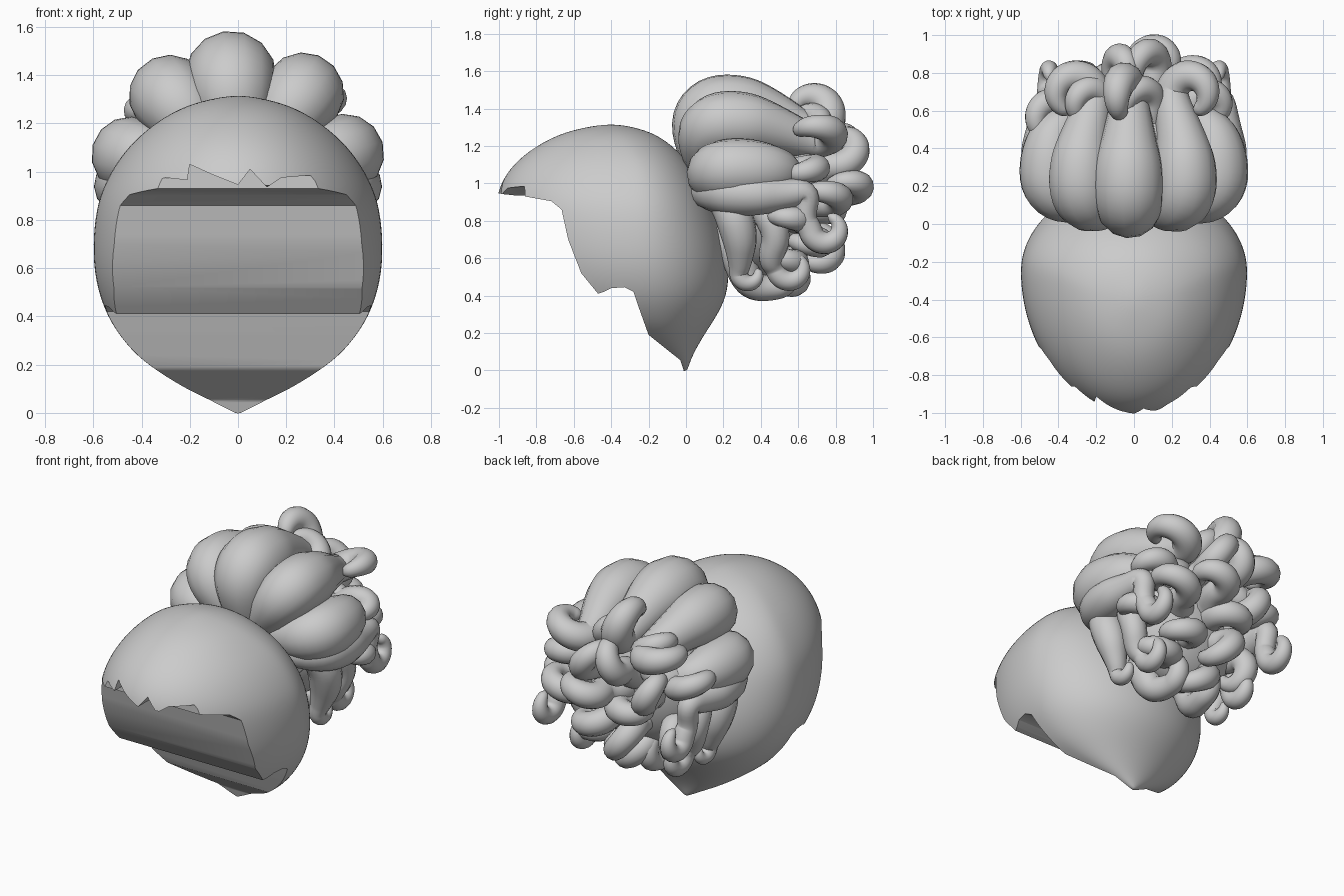
import bpy, bmesh, random
from math import sin, cos, pi, radians
from mathutils import Vector

if "Cube" in bpy.data.objects:
    bpy.data.objects.remove(bpy.data.objects["Cube"])

random.seed(4)


def mesh_object(name, bm):
    bmesh.ops.recalc_face_normals(bm, faces=bm.faces)
    me = bpy.data.meshes.new(name)
    bm.to_mesh(me)
    bm.free()
    ob = bpy.data.objects.new(name, me)
    bpy.context.collection.objects.link(ob)
    return ob


def activate(ob):
    bpy.ops.object.select_all(action='DESELECT')
    ob.select_set(True)
    bpy.context.view_layer.objects.active = ob


def prism(name, pts, offset):
    """Closed solid from a polygon and an offset vector."""
    bm = bmesh.new()
    a = [bm.verts.new(p) for p in pts]
    b = [bm.verts.new(Vector(p) + Vector(offset)) for p in pts]
    bm.faces.new(a)
    bm.faces.new(b)
    for i in range(len(a)):
        bm.faces.new((a[i - 1], a[i], b[i], b[i - 1]))
    return mesh_object(name, bm)


def lock(name, pts):
    """Tapered hair strand through (position, radius) points."""
    cu = bpy.data.curves.new(name, 'CURVE')
    cu.dimensions = '3D'
    cu.bevel_depth = 1.0
    cu.bevel_resolution = 5
    sp = cu.splines.new('NURBS')
    sp.points.add(len(pts) - 1)
    for q, (p, r) in zip(sp.points, pts):
        q.co = (*p, 1)
        q.radius = r
    sp.order_u = 3
    sp.use_endpoint_u = True
    sp.resolution_u = 6
    ob = bpy.data.objects.new(name, cu)
    bpy.context.collection.objects.link(ob)
    activate(ob)
    bpy.ops.object.convert(target='MESH')
    bpy.ops.object.shade_smooth()


def spiral(base, d, s, c, r, turn=250):
    """Hook that leaves base along d and bends towards s."""
    centre = base + s * c
    out, n = [], 7
    for i in range(n + 1):
        a = radians(turn) * i / n
        k = c * (1 - 0.25 * i / n)
        out.append((centre - s * (k * cos(a)) + d * (k * sin(a)), r * (1 - 0.6 * (i / n) ** 2)))
    out.append((out[-1][0] + (out[-1][0] - out[-2][0]) * 0.4, 0.004))
    return out


# Hair cap: rings of (z, half width, back y, widest y, front y)
rings = [(-.004, .006, .006, -.005, -.02), (.04, .09, .02, -.03, -.4), (.1, .22, .045, -.08, -.6),
         (.2, .38, .105, -.17, -.75), (.28, .465, .16, -.2, -.85), (.4, .55, .225, -.22, -.9),
         (.55, .598, .235, -.24, -.96), (.7, .607, .21, -.25, -1.0), (.85, .592, .16, -.26, -1.02),
         (.95, .557, .115, -.27, -1.015), (1.05, .50, .06, -.28, -.97), (1.15, .415, -.015, -.3, -.88),
         (1.25, .275, -.13, -.36, -.72), (1.295, .15, -.25, -.39, -.57), (1.315, .03, -.36, -.4, -.44)]
bm = bmesh.new()
rows, N = [], 28
for z, w, yb, yc, yf in rings:
    row = []
    for i in range(N):
        a = 2 * pi * i / N
        ry = (yb - yc) if sin(a) > 0 else (yc - yf)
        row.append(bm.verts.new((w * cos(a), yc + ry * sin(a), z)))
    rows.append(row)
for a, b in zip(rows, rows[1:]):
    for i in range(N):
        bm.faces.new((a[i], a[(i + 1) % N], b[(i + 1) % N], b[i]))
bm.faces.new(rows[0])
bm.faces.new(rows[-1])
cap = mesh_object("hair_cap", bm)
sub = cap.modifiers.new("smooth", 'SUBSURF')
sub.levels = sub.render_levels = 2

# Face opening (side profile) and jagged fringe cutters
side = [(-1.3, .955), (-1, .945), (-.86, .93), (-.72, .905), (-.665, .86), (-.63, .7), (-.56, .52),
        (-.47, .41), (-.44, .42), (-.4, .44), (-.33, .445), (-.28, .42), (-.25, .33), (-.2, .19),
        (-.1, .11), (-.03, .055), (-.012, 0), (-.02, -.2), (-1.3, -.2)]
face_cut = prism("face_cutter", [(-1, y, z) for y, z in side], (2, 0, 0))
jag = [(-.52, .8), (-.44, .945), (-.3, .975), (-.21, .965), (-.2, 1.03), (-.1, .985), (0, .945),
       (.05, 1.01), (.12, .935), (.18, .975), (.3, .985), (.32, .96), (.42, .945), (.52, .8)]
fringe_cut = prism("fringe_cutter", [(x, -1.2, z) for x, z in jag], (0, .34, 0))
activate(cap)
bpy.ops.object.modifier_apply(modifier="smooth")
for cutter in (face_cut, fringe_cut):
    m = cap.modifiers.new("cut", 'BOOLEAN')
    m.operation = 'DIFFERENCE'
    m.solver = 'EXACT'
    m.object = cutter
    bpy.ops.object.modifier_apply(modifier="cut")
    bpy.data.objects.remove(cutter)
activate(cap)
bpy.ops.object.shade_smooth_by_angle(angle=radians(35))

# Core of the bun
bpy.ops.mesh.primitive_uv_sphere_add(segments=32, ring_count=16, location=(0, .4, .93))
core = bpy.context.object
core.name = "bun_core"
core.scale = (.4, .27, .43)
bpy.ops.object.shade_smooth()

# Large locks fanned over the top: angle, thickness, curl start y, curl twist, curl size
X, Y, Z = Vector((1, 0, 0)), Vector((0, 1, 0)), Vector((0, 0, 1))
fan = [(94, .19, .66, 15, .12), (53, .17, .68, -30, .12), (129, .17, .68, 40, .12),
       (14, .165, .56, 140, .1), (167, .16, .56, -140, .1)]
for i, (deg, fat, yc, tw, c) in enumerate(fan):
    a = radians(deg)
    out = Vector((cos(a), 0, sin(a)))
    tang = Vector((-sin(a), 0, cos(a)))
    mid = Vector((0, 0, .965))
    y0 = .205 - .075 * sin(a)
    R = .59 - fat

    def at(rad, y):
        return mid + out * rad + Y * y
    pts = [(at(.12, y0 - .02), fat * .6), (at(R * .75, y0 - .06), fat * .85), (at(R + .03, y0), fat),
           (at(R + .03, y0 + .17), fat), (at(R, y0 + .3), fat * .8)]
    s = out * cos(radians(tw)) + tang * sin(radians(tw))
    lock(f"bun_lock_{i}", pts + spiral(at(R - .1, yc), Y, s, c, fat * .52))

# Hanging locks on both sides and underneath
for sx, label in ((1, "right"), (-1, "left")):
    def path(rows):
        return [(Vector((sx * x, y, z)), r) for x, y, z, r in rows]
    lock(f"wavy_lock_{label}",
         path([(.3, .1, .95, .08), (.44, .16, .95, .115), (.49, .36, .94, .12), (.48, .52, .94, .085),
               (.47, .66, .96, .065), (.46, .63, .82, .06)])
         + spiral(Vector((sx * .45, .66, .76)), -Z, Y, .09, .065))
    lock(f"hanging_lock_{label}",
         path([(.36, .16, .95, .07), (.43, .24, .87, .1), (.42, .29, .72, .1), (.38, .29, .58, .065)])
         + spiral(Vector((sx * .36, .28, .52)), -Z, Y, .06, .05, 200))
    lock(f"rear_hanging_lock_{label}",
         path([(.3, .35, .95, .07), (.4, .43, .86, .085), (.41, .49, .72, .075), (.36, .45, .6, .07)])
         + spiral(Vector((sx * .33, .48, .55)), -Z, Y, .08, .06))
    lock(f"under_lock_{label}",
         path([(.1, .2, .75, .08), (.17, .28, .62, .095), (.16, .32, .49, .085), (.14, .38, .44, .075)])
         + spiral(Vector((sx * .12, .48, .44)), Y, Z, .08, .065))

# Curls covering the back of the bun: ring radius, count, start y
k = 0
for ring, count, ys, r in ((.05, 2, .8, .08), (.22, 6, .74, .078), (.35, 8, .59, .075)):
    for j in range(count):
        a = 2 * pi * (j + .3) / count + ring * 3
        out = Vector((cos(a), 0, sin(a)))
        tang = Vector((-sin(a), 0, cos(a)))
        tw = random.uniform(-1.5, 1.5)
        s = out * cos(tw) + tang * sin(tw)
        d = (Y + out * ring * 1.1).normalized()
        s = (s - d * s.dot(d)).normalized()
        tip = Vector((0, ys + .08 * sin(a) + random.uniform(-.03, .03), .91)) + out * ring
        stem = [(tip - d * .35, .1), (tip - d * .2 - s * .05, .095), (tip - d * .08 + s * .02, r)]
        lock(f"back_curl_{k}", stem + spiral(tip, d, s, random.uniform(.09, .115), r))
        k += 1
